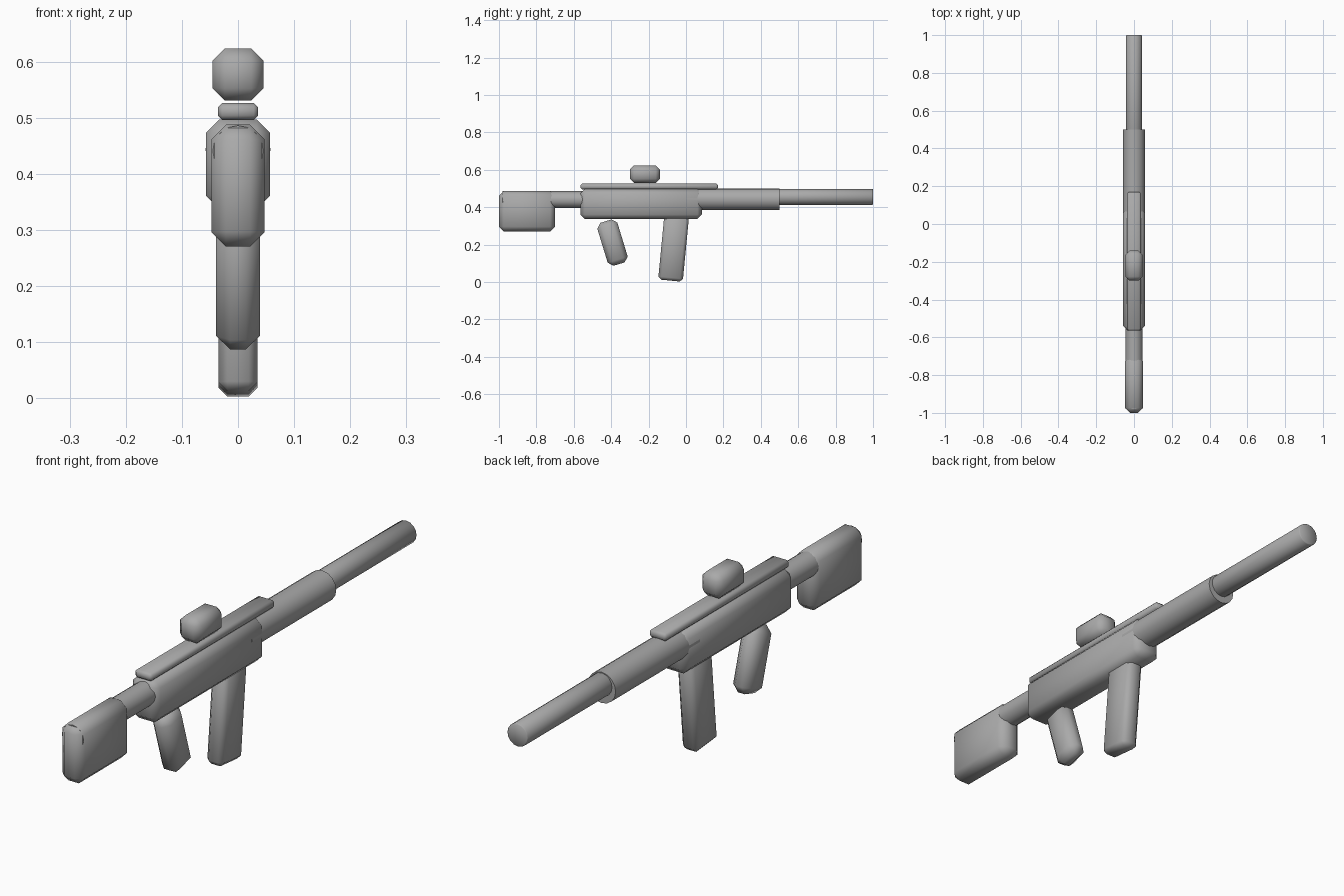
import bpy
from math import radians

default = bpy.data.objects.get("Cube")
if default:
    bpy.data.objects.remove(default, do_unlink=True)

# Single grey finish
grey = bpy.data.materials.new("matte grey")
grey.use_nodes = True
grey.diffuse_color = (0.4, 0.4, 0.4, 1)
grey.node_tree.nodes["Principled BSDF"].inputs["Base Color"].default_value = grey.diffuse_color


def finish(obj, name, bevel):
    obj.name = name
    obj.data.materials.append(grey)
    if bevel:
        mod = obj.modifiers.new("chamfer", "BEVEL")
        mod.width = bevel
        mod.segments = 1
        mod.limit_method = "ANGLE"
        mod.angle_limit = radians(50)
        bpy.ops.object.modifier_apply(modifier=mod.name)
    bpy.ops.object.shade_smooth_by_angle(angle=radians(60))
    return obj


def block(name, size, y, z, bevel, tilt=0):
    """Chamfered box centred on x = 0, tilted about the x axis."""
    bpy.ops.mesh.primitive_cube_add(size=1)
    obj = bpy.context.object
    obj.scale = size
    bpy.ops.object.transform_apply(location=False, rotation=False, scale=True)
    obj.location = (0, y, z)
    obj.rotation_euler.x = radians(tilt)
    return finish(obj, name, bevel)


def tube(name, radius, y0, y1, z, bevel=0):
    """Round bar running along y."""
    bpy.ops.mesh.primitive_cylinder_add(
        vertices=16, radius=radius, depth=y1 - y0,
        location=(0, (y0 + y1) / 2, z), rotation=(radians(90), 0, 0))
    return finish(bpy.context.object, name, bevel)


# Body and stock
block("receiver", (0.114, 0.65, 0.16), -0.24, 0.417, 0.024)
block("stock", (0.095, 0.3, 0.217), -0.85, 0.379, 0.026)
tube("stock_tube", 0.045, -0.98, -0.5, 0.441)

# Barrel group
tube("handguard", 0.058, 0, 0.5, 0.443)
tube("barrel", 0.043, 0.3, 1.0, 0.455, 0.003)

# Top rail and sight
block("top_rail", (0.072, 0.735, 0.03), -0.197, 0.511, 0.008)
block("sight", (0.091, 0.16, 0.093), -0.22, 0.577, 0.022)

# Grip and magazine
block("grip", (0.078, 0.112, 0.24), -0.393, 0.211, 0.025, 17)
block("magazine", (0.07, 0.132, 0.38), -0.065, 0.197, 0.016, -5.5)
